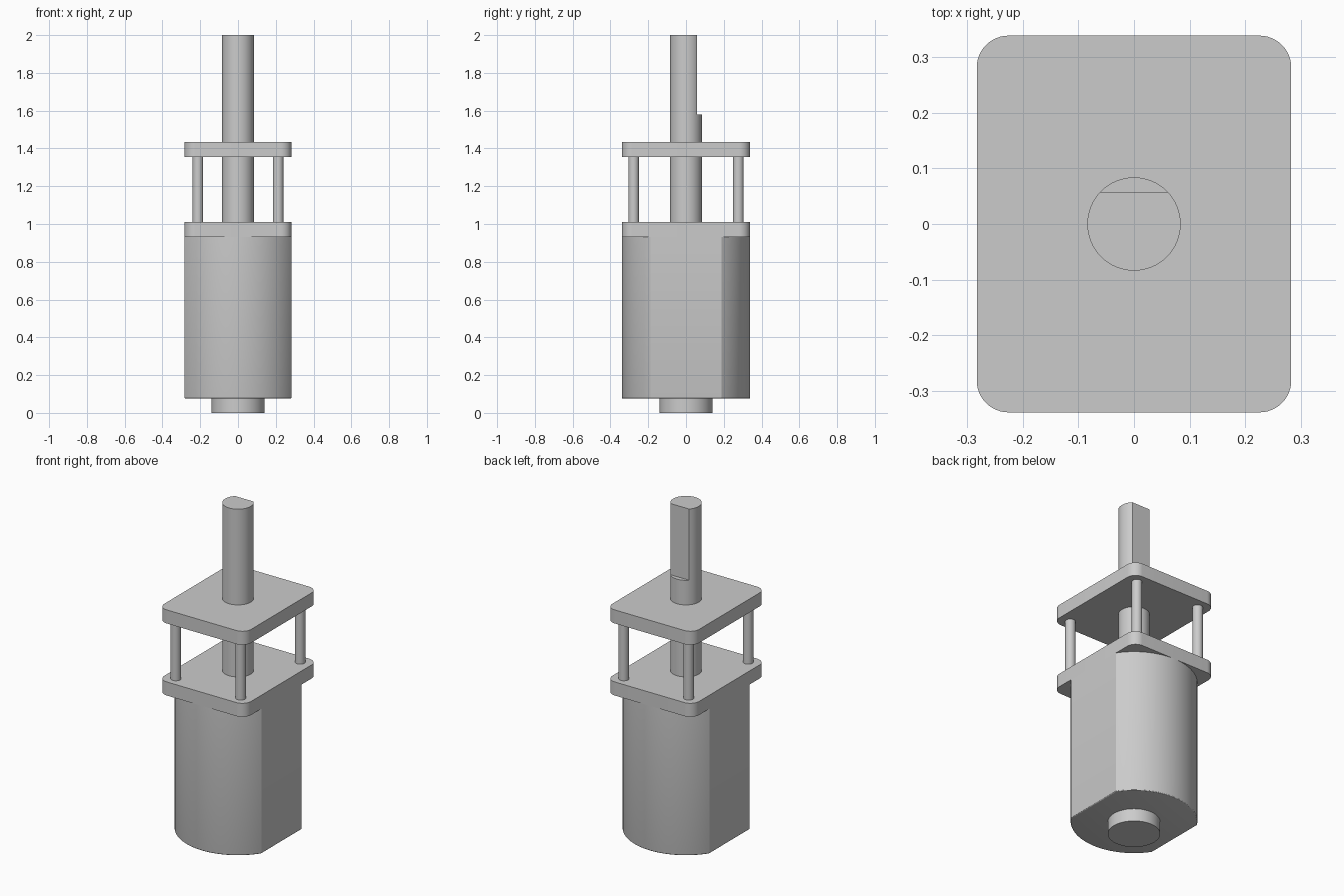
import bpy, bmesh
from math import sin, cos, pi, acos, radians

cube = bpy.data.objects.get("Cube")
if cube:
    bpy.data.objects.remove(cube, do_unlink=True)

metal = bpy.data.materials.new("grey_metal")
metal.use_nodes = True
metal.diffuse_color = (0.6, 0.6, 0.6, 1)
metal.node_tree.nodes["Principled BSDF"].inputs["Base Color"].default_value = (0.6, 0.6, 0.6, 1)

HALF_X, HALF_Y = 0.283, 0.339


def arc(r, start, end, steps, cx=0, cy=0):
    """Points along an arc, ends included."""
    angles = [start + (end - start) * i / steps for i in range(steps + 1)]
    return [(cx + r * cos(a), cy + r * sin(a)) for a in angles]


def circle(r, cx=0, cy=0, sides=64):
    return arc(r, 0, 2 * pi, sides, cx, cy)[:-1]


def rounded_rectangle(hx, hy, r):
    points = []
    for i, (sx, sy) in enumerate([(1, 1), (-1, 1), (-1, -1), (1, -1)]):
        points += arc(r, i * pi / 2, (i + 1) * pi / 2, 12, sx * (hx - r), sy * (hy - r))
    return points


def select_only(ob):
    bpy.ops.object.select_all(action="DESELECT")
    ob.select_set(True)
    bpy.context.view_layer.objects.active = ob


def smooth(ob):
    select_only(ob)
    bpy.ops.object.shade_smooth_by_angle(angle=radians(25))


def prism(name, outline, z0, z1, bottom_bevel=0):
    """Extrude a closed outline upward, optionally rounding the bottom rim."""
    bm = bmesh.new()
    base = bm.faces.new([bm.verts.new((x, y, z0)) for x, y in outline])
    top = bmesh.ops.extrude_face_region(bm, geom=[base], use_keep_orig=True)["geom"]
    bmesh.ops.translate(bm, vec=(0, 0, z1 - z0),
                        verts=[v for v in top if isinstance(v, bmesh.types.BMVert)])
    bmesh.ops.recalc_face_normals(bm, faces=bm.faces)
    if bottom_bevel:
        rim = [e for e in bm.edges if all(abs(v.co.z - z0) < 1e-5 for v in e.verts)]
        bmesh.ops.bevel(bm, geom=rim, offset=bottom_bevel, segments=3,
                        profile=0.5, affect="EDGES")
    mesh = bpy.data.meshes.new(name)
    bm.to_mesh(mesh)
    bm.free()
    mesh.materials.append(metal)
    ob = bpy.data.objects.new(name, mesh)
    bpy.context.collection.objects.link(ob)
    smooth(ob)
    return ob


# Motor body: a round can with flat left and right sides
side = acos(HALF_X / HALF_Y)
can = arc(HALF_Y, side, pi - side, 48) + arc(HALF_Y, pi + side, 2 * pi - side, 48)
prism("motor_body", can, 0.075, 0.93, bottom_bevel=0.006)
prism("rear_boss", circle(0.14), 0, 0.08)

# Mounting plates
plate = rounded_rectangle(HALF_X, HALF_Y, 0.057)
prism("lower_plate", plate, 0.93, 1.01)
prism("upper_plate", plate, 1.355, 1.435)

# Corner posts between the plates
for y, depth in ((-0.277, "front"), (0.277, "back")):
    for x, flank in ((0.212, "left"), (-0.212, "right")):
        prism(f"{depth}_{flank}_post", circle(0.028, x, y, 32), 1.005, 1.36)

# Drive shaft with a flat cut on the back of its upper end
shaft = prism("drive_shaft", circle(0.084), 1.0, 2.0)
cutter = prism("flat_cutter", [(-0.2, 0.058), (0.2, 0.058), (0.2, 0.2), (-0.2, 0.2)], 1.58, 2.1)
cutter.hide_render = True
cut = shaft.modifiers.new("flat", "BOOLEAN")
cut.operation = "DIFFERENCE"
cut.solver = "EXACT"
cut.object = cutter
select_only(shaft)
bpy.ops.object.modifier_apply(modifier=cut.name)
bpy.data.objects.remove(cutter, do_unlink=True)
smooth(shaft)
